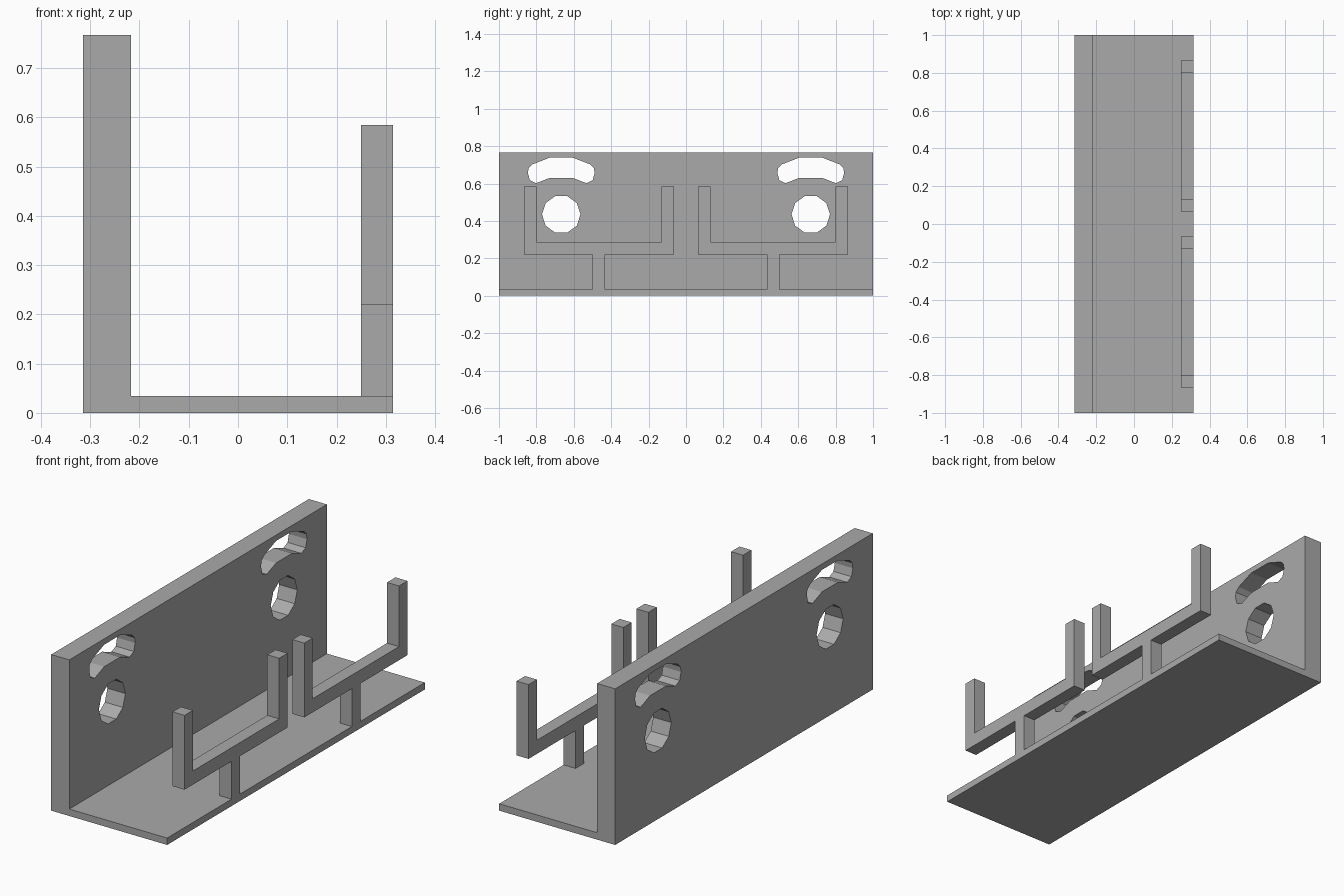
import bpy
import bmesh
from math import cos, sin, tau

default = bpy.data.objects.get("Cube")
if default:
    bpy.data.objects.remove(default, do_unlink=True)

grey = bpy.data.materials.new("plain_grey")
grey.use_nodes = True
colour = (0.4, 0.4, 0.4, 1)
grey.diffuse_color = colour
grey.node_tree.nodes["Principled BSDF"].inputs["Base Color"].default_value = colour


def prism(name, outline, x0, x1):
    """Extrude a (y, z) outline from x0 to x1."""
    bm = bmesh.new()
    face = bm.faces.new([bm.verts.new((x0, y, z)) for y, z in outline])
    grown = bmesh.ops.extrude_face_region(bm, geom=[face])["geom"]
    moved = [v for v in grown if isinstance(v, bmesh.types.BMVert)]
    bmesh.ops.translate(bm, verts=moved, vec=(x1 - x0, 0, 0))
    bmesh.ops.recalc_face_normals(bm, faces=bm.faces)
    mesh = bpy.data.meshes.new(name)
    bm.to_mesh(mesh)
    bm.free()
    mesh.materials.append(grey)
    obj = bpy.data.objects.new(name, mesh)
    bpy.context.collection.objects.link(obj)
    return obj


def rect(y0, y1, z0, z1):
    return [(y0, z0), (y1, z0), (y1, z1), (y0, z1)]


def mirrored(half, centre):
    """Close a half outline by reflecting it about y = centre."""
    return ([(centre + y, z) for y, z in half]
            + [(centre - y, z) for y, z in reversed(half)])


HALF_X, PLATE_X, FORK_X = 0.315, -0.217, 0.25
BASE_TOP, HEIGHT = 0.034, 0.767

# Base and upright wall
prism("base_plate", rect(-1, 1, 0, BASE_TOP), PLATE_X, HALF_X)
wall = prism("upright_wall", rect(-1, 1, 0, HEIGHT), -HALF_X, PLATE_X)

# Round holes and arched slots through the wall
slot_half = [(0.062, 0.738), (0.155, 0.702), (0.175, 0.682), (0.178, 0.655),
             (0.168, 0.617), (0.135, 0.602), (0.105, 0.613), (0.062, 0.63)]
cutters = []
for y in (-0.667, 0.667):
    ring = [(y + 0.103 * cos(i * tau / 10), 0.435 + 0.103 * sin(i * tau / 10))
            for i in range(10)]
    for outline in (ring, mirrored(slot_half, y)):
        cutter = prism("hole_cutter", outline, -0.4, -0.1)
        cutter.hide_render = True
        cut = wall.modifiers.new("hole", 'BOOLEAN')
        cut.operation = 'DIFFERENCE'
        cut.solver = 'EXACT'
        cut.object = cutter
        cutters.append(cutter)

# Bake the holes and remove the cutters
bpy.context.view_layer.update()
cut_mesh = bpy.data.meshes.new_from_object(
    wall.evaluated_get(bpy.context.evaluated_depsgraph_get()))
wall.modifiers.clear()
wall.data = cut_mesh
for cutter in cutters:
    bpy.data.objects.remove(cutter, do_unlink=True)

# Two-pronged forks on stems along the open edge
fork_half = [(0.4, 0.22), (0.4, 0.585), (0.335, 0.585), (0.335, 0.287)]
for side, s in (("front", -1), ("back", 1)):
    prism(side + "_fork", mirrored(fork_half, s * 0.465), FORK_X, HALF_X)
    prism(side + "_fork_stem",
          rect(s * 0.467 - 0.033, s * 0.467 + 0.033, BASE_TOP, 0.22),
          FORK_X, HALF_X)
